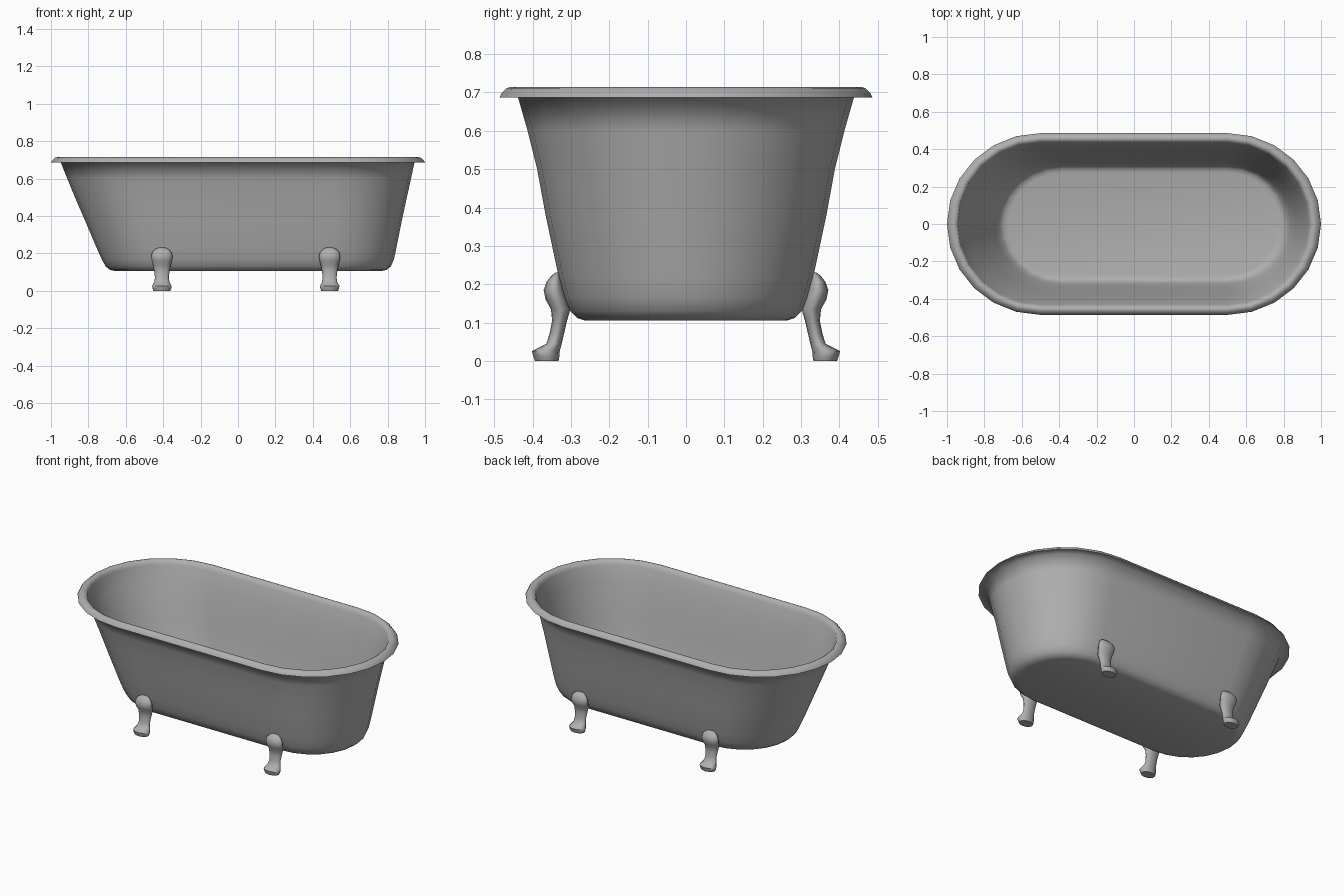
import bpy, bmesh, math
from mathutils import Vector

if "Cube" in bpy.data.objects:
    bpy.data.objects.remove(bpy.data.objects["Cube"])

grey = bpy.data.materials.new("dark_grey")
grey.diffuse_color = (0.43, 0.43, 0.43, 1)
grey.use_nodes = True
grey.node_tree.nodes["Principled BSDF"].inputs["Base Color"].default_value = grey.diffuse_color


def loft(name, rings, angle):
    """Skin a stack of equal-length rings of points and cap both ends."""
    bm = bmesh.new()
    loops = [[bm.verts.new(p) for p in r] for r in rings]
    for a, b in zip(loops, loops[1:]):
        n = len(a)
        for i in range(n):
            j = (i + 1) % n
            bm.faces.new((a[i], a[j], b[j], b[i]))
    bm.faces.new(loops[0])
    bm.faces.new(loops[-1])
    bmesh.ops.recalc_face_normals(bm, faces=bm.faces[:])
    me = bpy.data.meshes.new(name)
    bm.to_mesh(me)
    bm.free()
    me.materials.append(grey)
    ob = bpy.data.objects.new(name, me)
    bpy.context.collection.objects.link(ob)
    bpy.ops.object.select_all(action='DESELECT')
    bpy.context.view_layer.objects.active = ob
    ob.select_set(True)
    bpy.ops.object.shade_smooth_by_angle(angle=math.radians(angle))
    return ob


def stadium(z, xl, xr, hy, sl=-0.5, sr=0.5, n=12):
    """Oblong outline: straight sides from sl to sr with elliptical ends."""
    pts = []
    for start, cx, a in ((-90, sr, xr - sr), (90, sl, sl - xl)):
        for i in range(n + 1):
            t = math.radians(start + 180 * i / n)
            pts.append(Vector((cx + a * math.cos(t), hy * math.sin(t), z)))
    return pts


# Upper wall profile, shared by outside and inside
# (z, left x, right x, half width, straight start)
wall = [
    (0.22, -0.752, 0.845, 0.332, -0.405),
    (0.38, -0.82, 0.877, 0.366, -0.44),
    (0.50, -0.872, 0.903, 0.388, -0.465),
    (0.60, -0.913, 0.925, 0.413, -0.485),
    (0.688, -0.948, 0.944, 0.438, -0.50),
]
# Rounded underside, and the higher rounded floor inside
base = [
    (0.105, -0.655, 0.765, 0.262, -0.38),
    (0.112, -0.685, 0.795, 0.283, -0.385),
    (0.13, -0.707, 0.817, 0.302, -0.39),
    (0.165, -0.727, 0.833, 0.317, -0.395),
]
floor = [
    (0.148, -0.675, 0.775, 0.275, -0.38),
    (0.153, -0.70, 0.80, 0.297, -0.385),
    (0.168, -0.717, 0.817, 0.310, -0.39),
]
T = 0.007
outer = [stadium(*r) for r in base + wall]
inner = [stadium(*r) for r in floor]
inner += [stadium(z, xl + T, xr - T, hy - T, s) for z, xl, xr, hy, s in wall]

# Rolled rim: (inset from outer edge, z)
rim = [(0, 0.687), (0.005, 0.697), (0.018, 0.711), (0.028, 0.714),
       (0.038, 0.712), (0.047, 0.705)]
rim_rings = [stadium(z, -1 + 1.2 * d, 1 - 1.2 * d, 0.486 - d) for d, z in rim]

# Tub with rim, one continuous thin shell
loft("tub", outer + rim_rings + inner[::-1], 80)

# Feet: (z, inner y, outer y, half width)
foot = [
    (0.0, 0.332, 0.394, 0.045), (0.012, 0.33, 0.398, 0.05),
    (0.026, 0.329, 0.402, 0.052), (0.045, 0.324, 0.364, 0.041),
    (0.07, 0.318, 0.356, 0.037), (0.105, 0.31, 0.349, 0.041),
    (0.135, 0.301, 0.352, 0.047), (0.16, 0.311, 0.366, 0.054),
    (0.185, 0.318, 0.371, 0.057), (0.207, 0.324, 0.363, 0.051),
    (0.222, 0.328, 0.351, 0.036), (0.231, 0.33, 0.339, 0.016),
]


def foot_rings(cx, side):
    return [[Vector((cx + hw * math.cos(k * math.pi / 6),
                     side * ((yi + yo) + (yo - yi) * math.sin(k * math.pi / 6)) / 2,
                     z)) for k in range(12)]
            for z, yi, yo, hw in foot]


for cx, xn in ((-0.407, "left"), (0.49, "right")):
    for side, yn in ((-1, "front"), (1, "back")):
        loft(f"{yn}_{xn}_foot", foot_rings(cx, side), 60)
